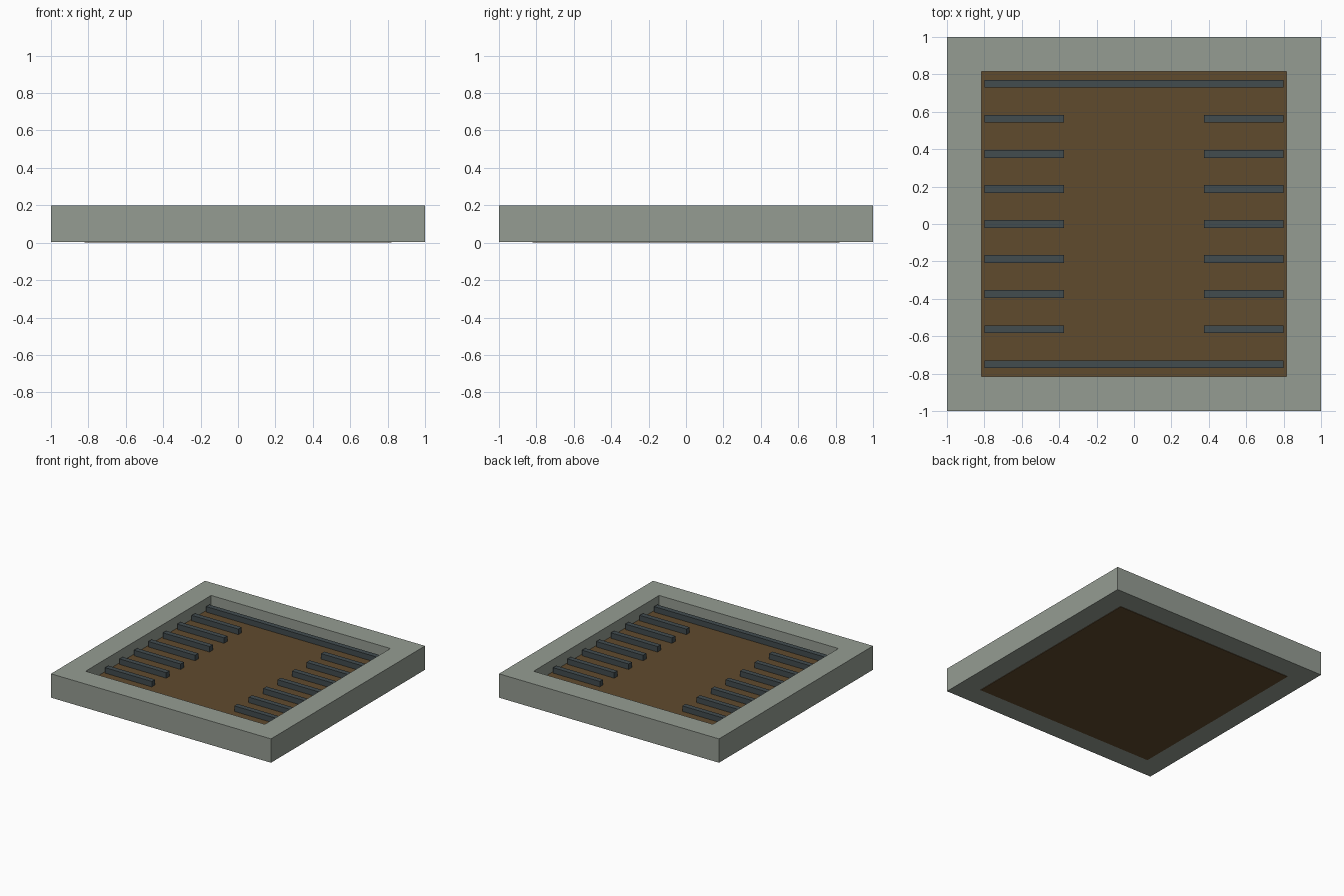
import bpy

if "Cube" in bpy.data.objects:
    bpy.data.objects.remove(bpy.data.objects["Cube"])


def material(name, rgb):
    m = bpy.data.materials.new(name)
    m.diffuse_color = (*rgb, 1.0)
    m.use_nodes = True
    m.node_tree.nodes["Principled BSDF"].inputs["Base Color"].default_value = m.diffuse_color
    return m


STONE = material("grey_green_stone", (0.30, 0.335, 0.29))
SOIL = material("brown_soil", (0.117, 0.069, 0.027))
IRON = material("dark_slate", (0.054, 0.072, 0.078))


def box(name, x, y, z, mat):
    """Box spanning the (min, max) ranges x, y, z."""
    bpy.ops.mesh.primitive_cube_add(
        size=1, location=[(a + b) / 2 for a, b in (x, y, z)])
    ob = bpy.context.object
    ob.name = name
    ob.scale = [b - a for a, b in (x, y, z)]
    bpy.ops.object.transform_apply(location=False, rotation=False, scale=True)
    ob.data.materials.append(mat)
    return ob


INNER = 0.815

# Frame: full-width front and back rails, side rails between them
FRAME_Z = (0.004, 0.2)
box("front_rail", (-1, 1), (-1, -INNER), FRAME_Z, STONE)
box("back_rail", (-1, 1), (INNER, 1), FRAME_Z, STONE)
box("left_rail", (-1, -INNER), (-INNER, INNER), FRAME_Z, STONE)
box("right_rail", (INNER, 1), (-INNER, INNER), FRAME_Z, STONE)

# Sunken floor panel
box("floor_panel", (-0.82, 0.82), (-0.82, 0.82), (0, 0.1), SOIL)

# Bars: full length at both ends, short pairs between
for i in range(-4, 5):
    y = i * 0.1875
    spans = [(-0.8, 0.8)] if abs(i) == 4 else [(-0.8, -0.375), (0.375, 0.8)]
    for span in spans:
        box("floor_bar", span, (y - 0.021, y + 0.021), (0.095, 0.145), IRON)
